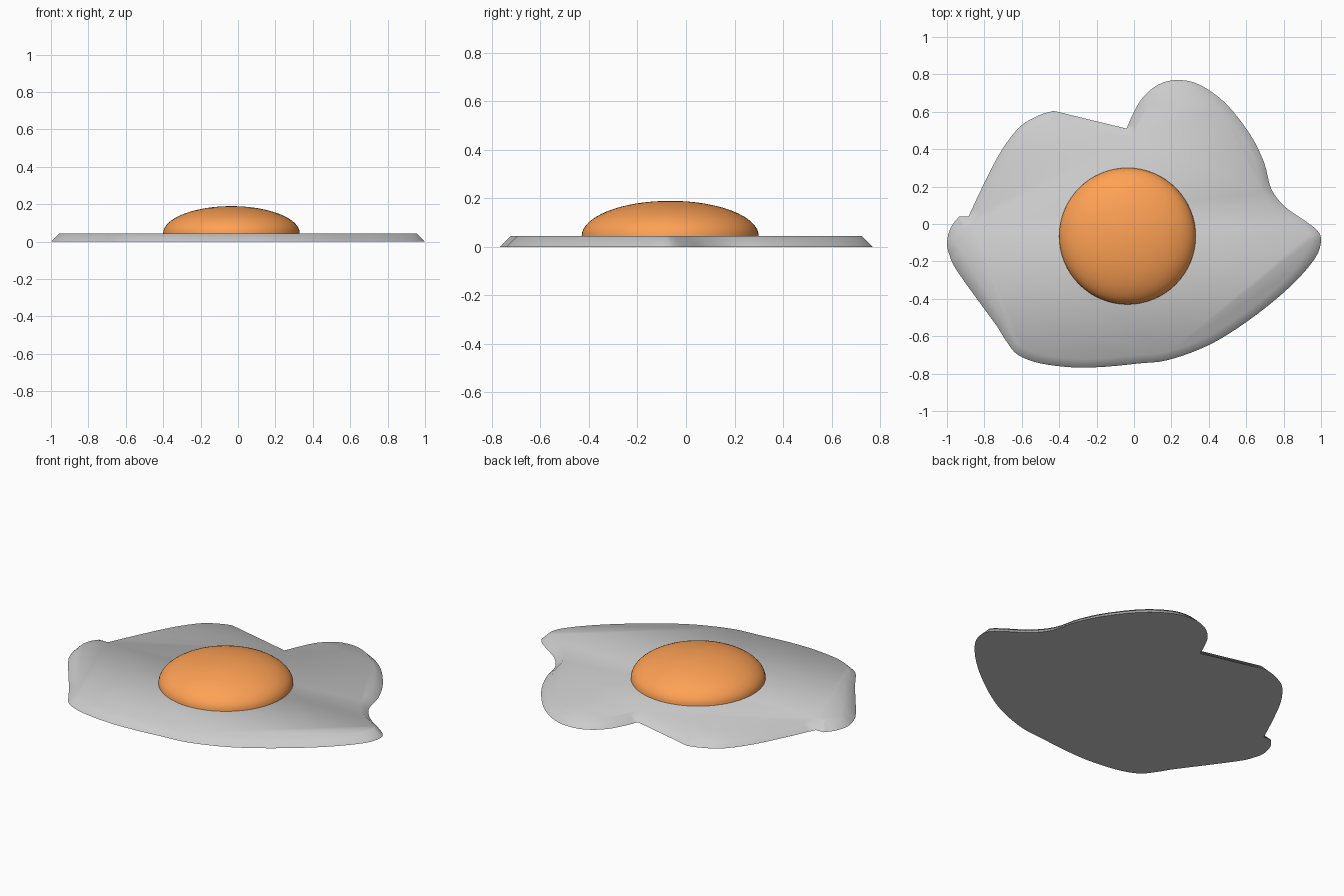
import bpy, bmesh, math
from mathutils import Vector

if "Cube" in bpy.data.objects:
    bpy.data.objects.remove(bpy.data.objects["Cube"])

THICK, BEVEL, STEPS = 0.045, 0.045, 4

# Outline of the white, clockwise, as smooth runs that meet at sharp corners
RUNS = [
    [(-0.04, 0.51), (0.0, 0.60), (0.05, 0.68), (0.13, 0.745), (0.23, 0.77),
     (0.35, 0.745), (0.49, 0.645), (0.62, 0.48), (0.695, 0.33), (0.735, 0.185),
     (0.81, 0.09), (0.91, 0.02), (0.98, -0.035), (1.0, -0.09), (0.97, -0.18),
     (0.86, -0.31), (0.70, -0.45), (0.51, -0.585), (0.35, -0.67), (0.17, -0.73),
     (0.03, -0.745), (-0.15, -0.763), (-0.32, -0.767), (-0.50, -0.745),
     (-0.62, -0.70), (-0.68, -0.63), (-0.73, -0.55)],
    [(-0.73, -0.55), (-0.94, -0.26), (-0.985, -0.17), (-1.0, -0.10),
     (-0.98, -0.02), (-0.935, 0.04)],
    [(-0.935, 0.04), (-0.885, 0.04)],
    [(-0.885, 0.04), (-0.80, 0.22), (-0.71, 0.39), (-0.61, 0.52),
     (-0.51, 0.58), (-0.43, 0.605)],
    [(-0.43, 0.605), (-0.04, 0.525)],
]


def smooth_run(points):
    """Catmull-Rom through the points, without the last one."""
    p = [Vector(q) for q in points]
    if len(p) == 2:
        return p[:1]
    p = [2 * p[0] - p[1]] + p + [2 * p[-1] - p[-2]]
    out = []
    for a, b, c, d in zip(p, p[1:], p[2:], p[3:]):
        for i in range(STEPS):
            t = i / STEPS
            out.append(0.5 * (2 * b + (c - a) * t + (2 * a - 5 * b + 4 * c - d) * t * t
                              + (3 * b - a - 3 * c + d) * t ** 3))
    return out


def inset(loop, dist):
    """Move a clockwise loop inwards."""
    out = []
    for i, p in enumerate(loop):
        d1 = (p - loop[i - 1]).normalized()
        d2 = (loop[(i + 1) % len(loop)] - p).normalized()
        n1, n2 = Vector((d1.y, -d1.x)), Vector((d2.y, -d2.x))
        n = (n1 + n2).normalized()
        out.append(p + n * dist / max(n.dot(n1), 0.6))
    return out


def make_object(name, bm, angle):
    bmesh.ops.recalc_face_normals(bm, faces=bm.faces)
    mesh = bpy.data.meshes.new(name)
    bm.to_mesh(mesh)
    bm.free()
    obj = bpy.data.objects.new(name, mesh)
    bpy.context.collection.objects.link(obj)
    bpy.ops.object.select_all(action='DESELECT')
    obj.select_set(True)
    bpy.context.view_layer.objects.active = obj
    bpy.ops.object.shade_smooth_by_angle(angle=math.radians(angle))
    return obj


# Egg white: flat slab with a sloping rim
outline = [p for run in RUNS for p in smooth_run(run)]
bm = bmesh.new()
low = [bm.verts.new((p.x, p.y, 0)) for p in outline]
top = [bm.verts.new((p.x, p.y, THICK)) for p in inset(outline, BEVEL)]
bm.faces.new(low)
bm.faces.new(top)
for i in range(len(low)):
    j = (i + 1) % len(low)
    bm.faces.new((low[i], low[j], top[j], top[i]))
make_object("egg_white", bm, 60)

# Yolk: flattened half dome resting on the white
RADIUS, HEIGHT = 0.365, 0.145
bm = bmesh.new()
bmesh.ops.create_uvsphere(bm, u_segments=64, v_segments=32, radius=1)
bmesh.ops.bisect_plane(bm, geom=bm.verts[:] + bm.edges[:] + bm.faces[:],
                       plane_co=(0, 0, 0), plane_no=(0, 0, -1), clear_outer=True)
for v in bm.verts:
    v.co = (v.co.x * RADIUS - 0.035, v.co.y * RADIUS - 0.065, v.co.z * HEIGHT + THICK)
yolk = make_object("yolk", bm, 60)
mat = bpy.data.materials.new("yolk_orange")
mat.diffuse_color = (1.0, 0.36, 0.09, 1)
mat.use_nodes = True
mat.node_tree.nodes["Principled BSDF"].inputs["Base Color"].default_value = mat.diffuse_color
yolk.data.materials.append(mat)
